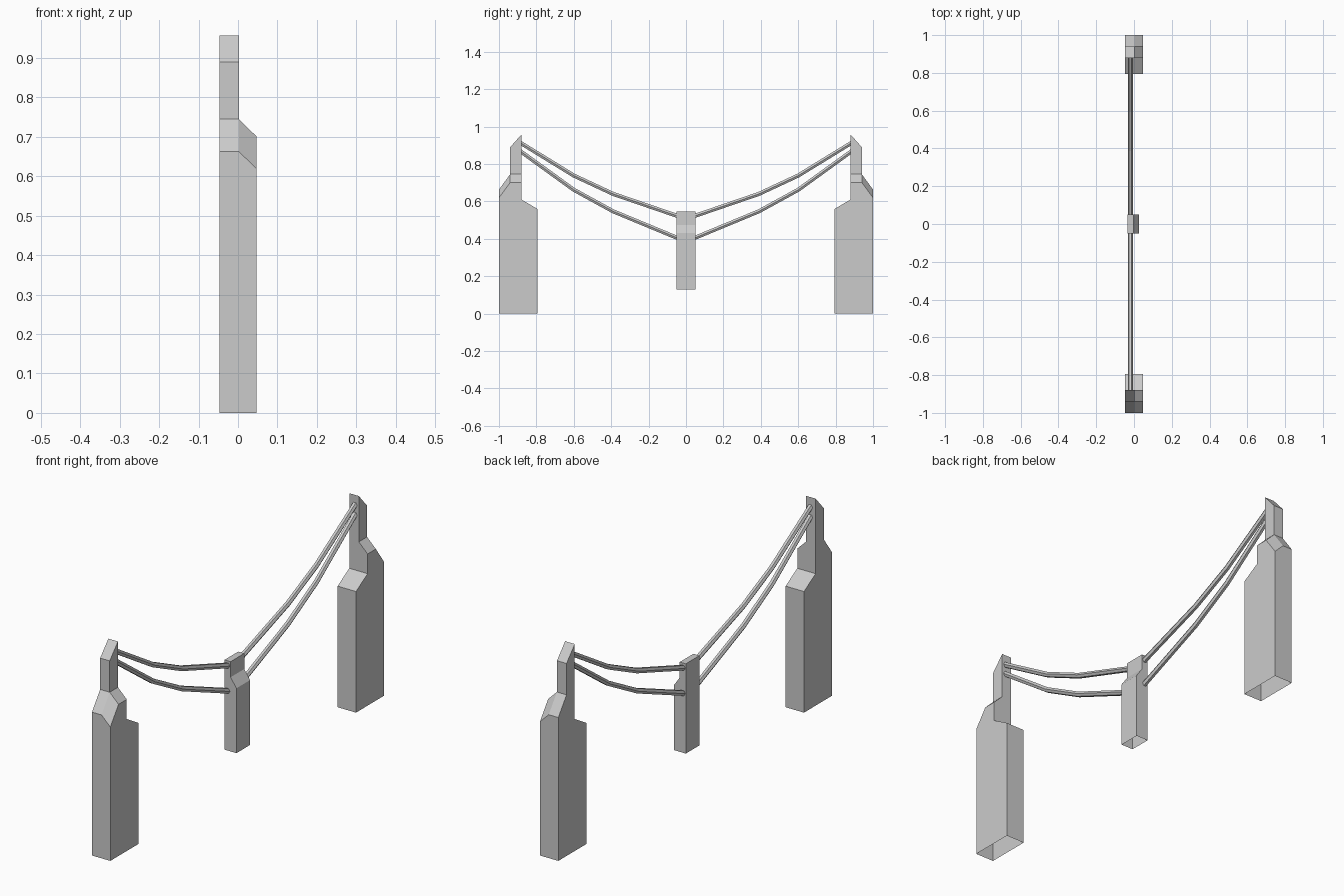
import bpy, bmesh, math
from mathutils import Vector

if "Cube" in bpy.data.objects:
    bpy.data.objects.remove(bpy.data.objects["Cube"])


def make_object(name, bm, mirror=False):
    bmesh.ops.remove_doubles(bm, verts=bm.verts[:], dist=1e-5)
    bmesh.ops.recalc_face_normals(bm, faces=bm.faces[:])
    mesh = bpy.data.meshes.new(name)
    bm.to_mesh(mesh)
    bm.free()
    ob = bpy.data.objects.new(name, mesh)
    bpy.context.collection.objects.link(ob)
    if mirror:
        mod = ob.modifiers.new("Mirror", 'MIRROR')
        mod.use_axis = (False, True, False)
        mod.use_mirror_merge = False
    return ob


def stepped_block(name, x_back, x_step, x_front, full, low, drop, dropped, step, mirror=False):
    """Open-bottomed block: full profile behind, lower profile with bevelled shoulder in front.
    Profiles are (y, z) lists running from one bottom corner to the other."""
    bm = bmesh.new()

    def face(pts):
        bm.faces.new([bm.verts.new(p) for p in pts])

    def strip(xa, a, xb, b):
        for i in range(len(a) - 1):
            face([(xa, *a[i]), (xa, *a[i + 1]), (xb, *b[i + 1]), (xb, *b[i])])

    front = [(y, z - (drop if i in dropped else 0)) for i, (y, z) in enumerate(low)]
    face([(x_back, *p) for p in full])
    strip(x_back, full, x_step, full)
    strip(x_step, low, x_front, front)
    face([(x_front, *p) for p in front])
    face([(x_step, *p) for p in step])
    return make_object(name, bm, mirror)


def cable(name, path, x, radius, sides=6):
    bm = bmesh.new()
    pts = [Vector((x, y, z)) for y, z in path]
    rings = []
    for i, p in enumerate(pts):
        t = (pts[min(i + 1, len(pts) - 1)] - pts[max(i - 1, 0)]).normalized()
        side = Vector((1, 0, 0))
        up = side.cross(t)
        rings.append([bm.verts.new(p + radius * (math.cos(a) * side + math.sin(a) * up))
                      for a in (2 * math.pi * k / sides for k in range(sides))])
    for a, b in zip(rings, rings[1:]):
        for k in range(sides):
            n = (k + 1) % sides
            bm.faces.new((a[k], a[n], b[n], b[k]))
    bm.faces.new(rings[0])
    bm.faces.new(rings[-1])
    return make_object(name, bm, True)


# End posts, mirrored front to back
stepped_block("end_posts", -0.047, 0.002, 0.047,
              full=[(0.795, 0), (0.795, 0.56), (0.88, 0.61), (0.88, 0.957), (0.94, 0.89),
                    (0.94, 0.745), (1.0, 0.663), (1.0, 0)],
              low=[(0.795, 0), (0.795, 0.56), (0.88, 0.61), (0.88, 0.745),
                   (0.94, 0.745), (1.0, 0.663), (1.0, 0)],
              drop=0.044, dropped=(3, 4, 5),
              step=[(0.88, 0.745), (0.88, 0.957), (0.94, 0.89), (0.94, 0.745)],
              mirror=True)

# Short middle post
stepped_block("middle_post", -0.034, -0.003, 0.027,
              full=[(-0.05, 0.13), (-0.05, 0.545), (0.05, 0.545), (0.05, 0.13)],
              low=[(-0.05, 0.13), (-0.05, 0.473), (0.05, 0.473), (0.05, 0.13)],
              drop=0.043, dropped=(1, 2),
              step=[(-0.05, 0.473), (-0.05, 0.545), (0.05, 0.545), (0.05, 0.473)])

# Sagging cables
cable("upper_cable", [(0.04, 0.52), (0.39, 0.64), (0.60, 0.738), (0.885, 0.913)], -0.019, 0.0125)
cable("lower_cable", [(0.04, 0.402), (0.39, 0.547), (0.60, 0.662), (0.885, 0.868)], -0.019, 0.0125)
